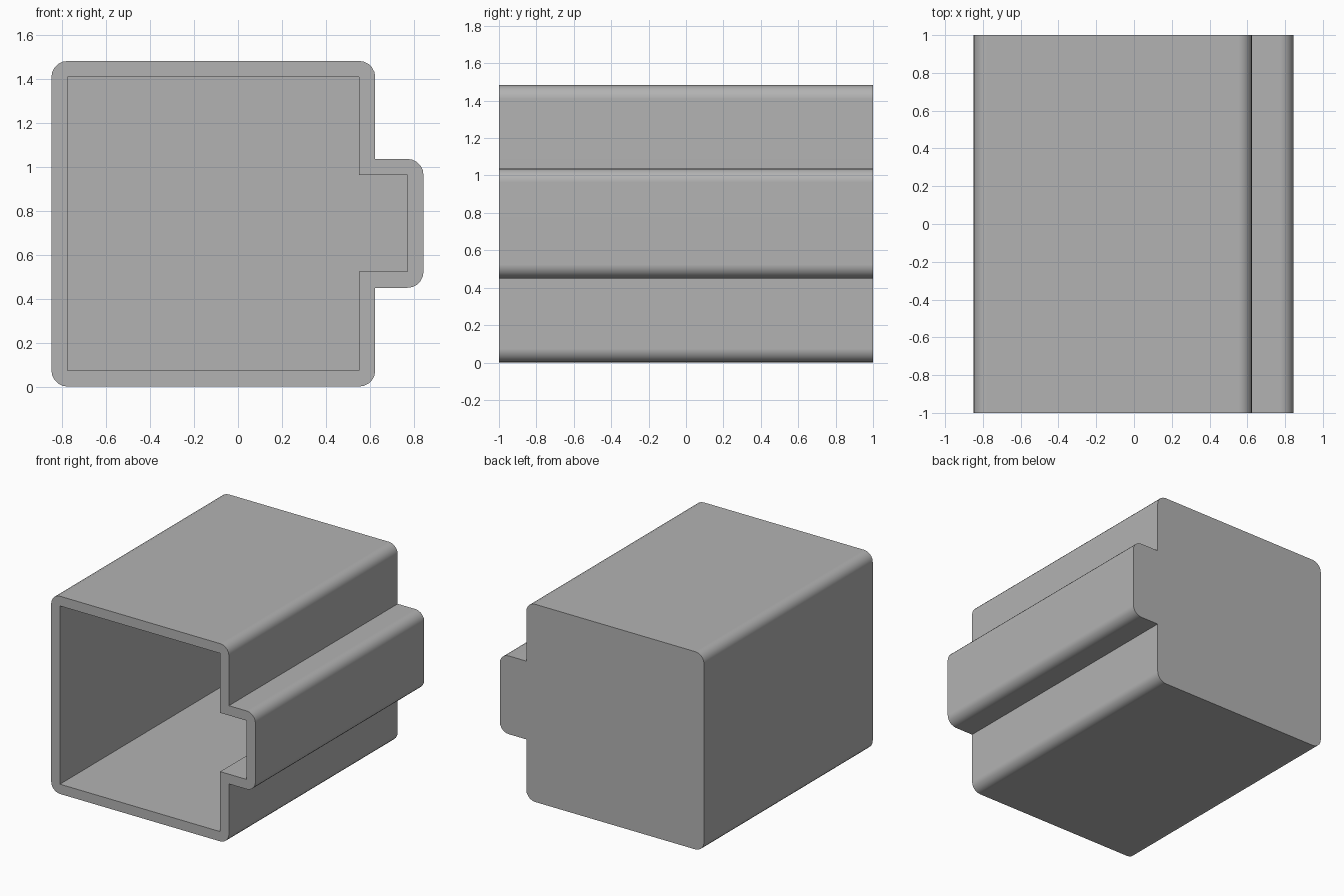
import bpy
import bmesh
from math import sin, cos, pi, radians
from mathutils import Vector

cube = bpy.data.objects.get("Cube")
if cube:
    bpy.data.objects.remove(cube, do_unlink=True)

FRONT, BACK = -1.0, 1.0
WALL = 0.073
RADIUS = 0.073
STEPS = 5

# Square body with a rail along its left side, counter-clockwise in x and z
OUTLINE = [Vector(p) for p in (
    (-0.85, 0), (0.625, 0), (0.625, 0.45), (0.845, 0.45),
    (0.845, 1.037), (0.625, 1.037), (0.625, 1.483), (-0.85, 1.483))]


def corners(points):
    """Yield each corner with its incoming and outgoing directions."""
    for i, p in enumerate(points):
        after = points[(i + 1) % len(points)]
        yield p, (p - points[i - 1]).normalized(), (after - p).normalized()


def rounded(points):
    """Round the outward corners and keep the inward ones sharp."""
    result = []
    for p, d_in, d_out in corners(points):
        if d_in.x * d_out.y - d_in.y * d_out.x < 0:
            result.append(p)
            continue
        centre = p + (d_out - d_in) * RADIUS
        for k in range(STEPS + 1):
            a = k / STEPS * pi / 2
            result.append(centre + (d_in * sin(a) - d_out * cos(a)) * RADIUS)
    return result


def inset(points):
    """Move every wall inward by the wall thickness."""
    return [p + (Vector((-a.y, a.x)) + Vector((-b.y, b.x))) * WALL
            for p, a, b in corners(points)]


def tube(bm, points, y_open, y_closed):
    """Build walls and an end cap, returning the edges of the open end."""
    near = [bm.verts.new((p.x, y_open, p.y)) for p in points]
    far = [bm.verts.new((p.x, y_closed, p.y)) for p in points]
    for i in range(len(points)):
        j = (i + 1) % len(points)
        bm.faces.new((near[i], near[j], far[j], far[i]))
    bm.faces.new(far)
    return [bm.edges.get((near[i - 1], near[i])) for i in range(len(near))]


# Hollow housing: outer skin, inner cavity and the rim that joins them
bm = bmesh.new()
rim = tube(bm, rounded(OUTLINE), FRONT, BACK)
rim += tube(bm, inset(OUTLINE), FRONT, BACK - WALL)
bmesh.ops.triangle_fill(bm, edges=rim, use_beauty=True, normal=(0, -1, 0))
bmesh.ops.recalc_face_normals(bm, faces=bm.faces)
mesh = bpy.data.meshes.new("housing")
bm.to_mesh(mesh)
bm.free()

housing = bpy.data.objects.new("housing", mesh)
bpy.context.collection.objects.link(housing)

# Plain grey finish
grey = bpy.data.materials.new("light_grey")
grey.use_nodes = True
colour = (0.45, 0.45, 0.45, 1)
grey.diffuse_color = colour
grey.node_tree.nodes["Principled BSDF"].inputs["Base Color"].default_value = colour
mesh.materials.append(grey)

# Smooth corners, flat walls
bpy.ops.object.select_all(action="DESELECT")
housing.select_set(True)
bpy.context.view_layer.objects.active = housing
bpy.ops.object.shade_smooth_by_angle(angle=radians(30))
weighted = housing.modifiers.new("flat_walls", "WEIGHTED_NORMAL")
weighted.keep_sharp = True
